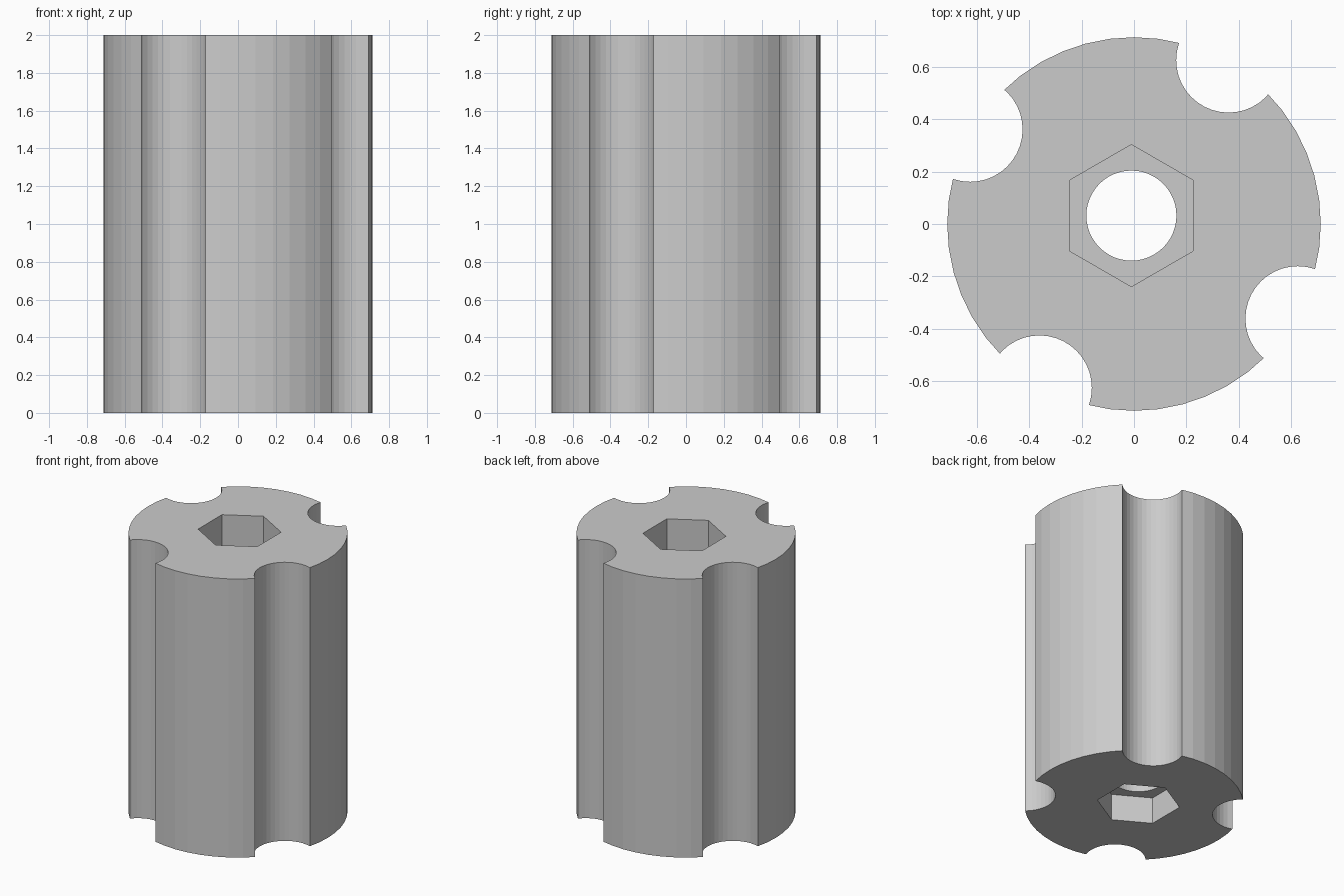
import bpy
from math import radians, cos, sin

if "Cube" in bpy.data.objects:
    bpy.data.objects.remove(bpy.data.objects["Cube"], do_unlink=True)

HEIGHT = 2.0
RADIUS = 0.713
BORE = (-0.01, 0.032)      # slightly off-centre axis of bore and hex sockets

grey = bpy.data.materials.new("plain grey")
grey.use_nodes = True
colour = (0.6, 0.6, 0.6, 1)
grey.diffuse_color = colour
grey.node_tree.nodes["Principled BSDF"].inputs["Base Color"].default_value = colour


def prism(name, sides, radius, xy, z0, z1, turn=0.0):
    """Upright prism between two heights, turned about z in degrees."""
    bpy.ops.mesh.primitive_cylinder_add(
        vertices=sides, radius=radius, depth=z1 - z0,
        location=(xy[0], xy[1], (z0 + z1) / 2), rotation=(0, 0, radians(turn)))
    obj = bpy.context.object
    obj.name = name
    obj.data.materials.append(grey)
    return obj


def cut(target, cutter):
    """Subtract the cutter from the target and delete the cutter."""
    mod = target.modifiers.new("cut", 'BOOLEAN')
    mod.operation = 'DIFFERENCE'
    mod.solver = 'EXACT'
    mod.object = cutter
    bpy.context.view_layer.objects.active = target
    bpy.ops.object.modifier_apply(modifier=mod.name)
    bpy.data.objects.remove(cutter, do_unlink=True)


# Main cylindrical body
body = prism("fluted_roller", 48, RADIUS, (0, 0), 0, HEIGHT)

# Four round flutes along the full height
for i in range(4):
    a = radians(60 + 90 * i)
    cut(body, prism("flute_cutter", 40, 0.2, (0.722 * cos(a), 0.722 * sin(a)),
                    -0.1, HEIGHT + 0.1, 90 * i))

# Through bore
cut(body, prism("bore_cutter", 48, 0.172, BORE, -0.1, HEIGHT + 0.1))

# Hexagonal sockets: shallow one below, deeper one above
cut(body, prism("lower_hex_cutter", 6, 0.271, BORE, -0.1, 0.19))
cut(body, prism("upper_hex_cutter", 6, 0.271, BORE, HEIGHT - 0.3, HEIGHT + 0.1))
